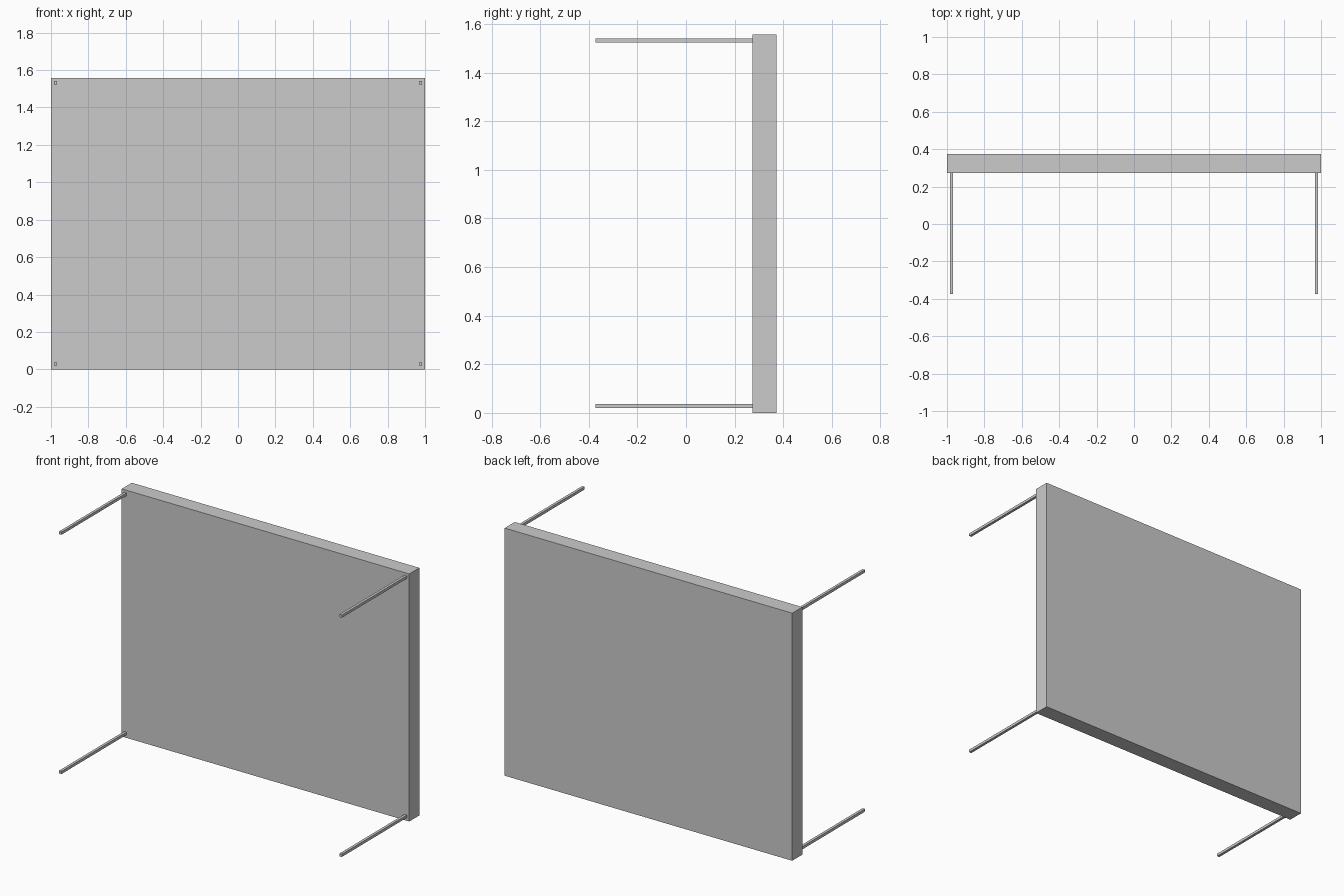
import bpy

if "Cube" in bpy.data.objects:
    bpy.data.objects.remove(bpy.data.objects["Cube"])

W, H = 2.0, 1.557          # panel width and height
FRONT, BACK = 0.273, 0.373  # panel faces in y
LEG, INSET = 0.017, 0.025   # leg thickness, leg centre to panel edge


def box(name, lo, hi):
    bpy.ops.mesh.primitive_cube_add(size=1, location=[(a + b) / 2 for a, b in zip(lo, hi)])
    ob = bpy.context.object
    ob.name = name
    ob.scale = [b - a for a, b in zip(lo, hi)]
    bpy.ops.object.transform_apply(location=False, rotation=False, scale=True)
    return ob


# Thick upright table top
box("table_top", (-W / 2, FRONT, 0), (W / 2, BACK, H))

# Four thin square legs, one near each corner
for side, x in (("left", -W / 2 + INSET), ("right", W / 2 - INSET)):
    for level, z in (("lower", INSET + 0.003), ("upper", H - INSET)):
        h = LEG / 2
        box(f"{level}_{side}_leg", (x - h, -0.373, z - h), (x + h, FRONT, z + h))
